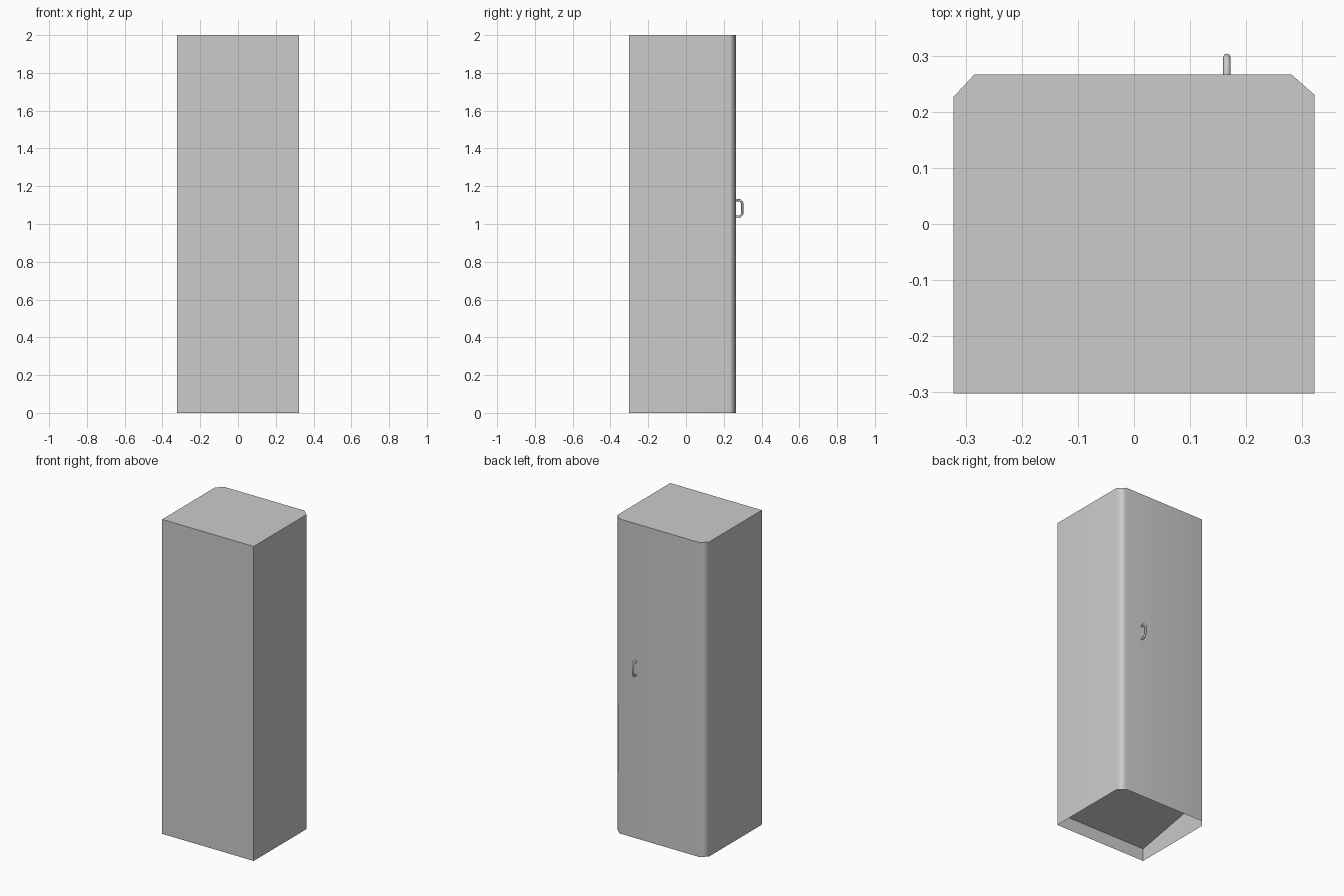
import bpy, bmesh

if "Cube" in bpy.data.objects:
    bpy.data.objects.remove(bpy.data.objects["Cube"])

# Cabinet outline seen from above: square at the front, clipped corners at +y
OUTLINE = [(-0.322, -0.302), (0.322, -0.302), (0.322, 0.230),
           (0.281, 0.266), (-0.285, 0.266), (-0.322, 0.226)]
HEIGHT = 2.0


def make_object(name, bm):
    mesh = bpy.data.meshes.new(name)
    bm.to_mesh(mesh)
    bm.free()
    obj = bpy.data.objects.new(name, mesh)
    bpy.context.collection.objects.link(obj)
    return obj


def smooth(obj, degrees):
    bpy.ops.object.select_all(action='DESELECT')
    obj.select_set(True)
    bpy.context.view_layer.objects.active = obj
    bpy.ops.object.shade_smooth_by_angle(angle=degrees * 3.14159 / 180)


# Cabinet shell: walls and top, open underneath
bm = bmesh.new()
low = [bm.verts.new((x, y, 0)) for x, y in OUTLINE]
high = [bm.verts.new((x, y, HEIGHT)) for x, y in OUTLINE]
n = len(OUTLINE)
for i in range(n):
    j = (i + 1) % n
    bm.faces.new((low[i], low[j], high[j], high[i]))
bm.faces.new(high)
cabinet = make_object("cabinet", bm)
smooth(cabinet, 60)
weighted = cabinet.modifiers.new("flat_large_faces", 'WEIGHTED_NORMAL')
weighted.keep_sharp = True

# Sloping underside panel recessed inside the shell, rising towards +y
bm = bmesh.new()
bm.faces.new([bm.verts.new((x, y, 0.08 + 0.2 * (y + 0.302)))
              for x, y in reversed(OUTLINE)])
make_object("underside_panel", bm)

# Door handle: a thin tube bent into a bracket
PATH = [(0.262, 1.126), (0.286, 1.126), (0.2975, 1.112),
        (0.2975, 1.054), (0.286, 1.040), (0.262, 1.040)]
curve = bpy.data.curves.new("handle", 'CURVE')
curve.dimensions = '3D'
curve.bevel_depth = 0.0065
curve.bevel_resolution = 2
curve.use_fill_caps = True
spline = curve.splines.new('POLY')
spline.points.add(len(PATH) - 1)
for point, (y, z) in zip(spline.points, PATH):
    point.co = (0.1655, y, z, 1)
handle = bpy.data.objects.new("handle", curve)
bpy.context.collection.objects.link(handle)
bpy.ops.object.select_all(action='DESELECT')
handle.select_set(True)
bpy.context.view_layer.objects.active = handle
bpy.ops.object.convert(target='MESH')
smooth(bpy.context.view_layer.objects.active, 50)
